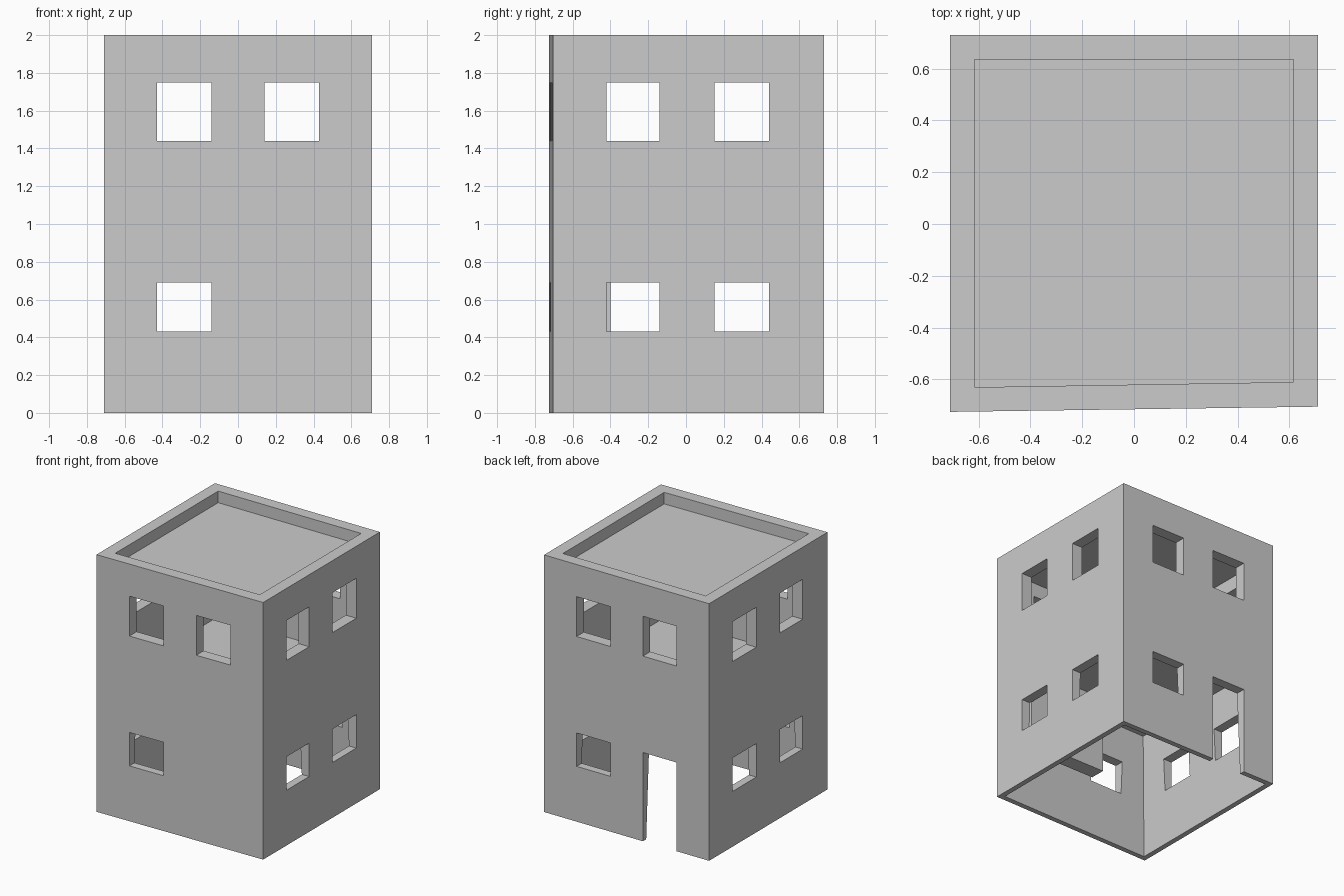
import bpy, bmesh

if "Cube" in bpy.data.objects:
    bpy.data.objects.remove(bpy.data.objects["Cube"])

# Outer footprint: the front wall is slightly skewed
OUT = [(-0.71, -0.725), (0.71, -0.705), (0.71, 0.73), (-0.71, 0.73)]


def inset(t):
    """Footprint moved inwards by wall thickness t."""
    return [(x - t * (1 if x > 0 else -1), y - t * (1 if y > 0 else -1)) for x, y in OUT]


def prism(name, low, high, z0, z1):
    """Solid between two four-sided outlines."""
    bm = bmesh.new()
    a = [bm.verts.new((x, y, z0)) for x, y in low]
    b = [bm.verts.new((x, y, z1)) for x, y in high]
    bm.faces.new(a[::-1])
    bm.faces.new(b)
    for i in range(4):
        j = (i + 1) % 4
        bm.faces.new((a[i], a[j], b[j], b[i]))
    me = bpy.data.meshes.new(name)
    bm.to_mesh(me)
    bm.free()
    ob = bpy.data.objects.new(name, me)
    bpy.context.collection.objects.link(ob)
    return ob


def box(name, x0, x1, y0, y1, z0, z1):
    o = [(x0, y0), (x1, y0), (x1, y1), (x0, y1)]
    return prism(name, o, o, z0, z1)


def cut(target, cutter):
    """Subtract the cutter, apply and remove it."""
    mod = target.modifiers.new("cut", 'BOOLEAN')
    mod.operation = 'DIFFERENCE'
    mod.solver = 'EXACT'
    mod.object = cutter
    bpy.context.view_layer.objects.active = target
    bpy.ops.object.modifier_apply(modifier=mod.name)
    bpy.data.objects.remove(cutter)


house = prism("tower_house", OUT, OUT, 0, 2)

# Roof recess behind the parapet
cut(house, prism("roof_recess", inset(0.095), inset(0.095), 1.91, 2.1))

# Upper room, and lower room with tapered walls and open bottom
cut(house, prism("upper_room", inset(0.09), inset(0.09), 1.02, 1.86))
cut(house, prism("lower_room", inset(0.036), inset(0.09), -0.1, 0.97))

LOW, UP = (0.43, 0.69), (1.44, 1.75)
# Side windows, cut through both side walls on both storeys
for z in (LOW, UP):
    for y in ((-0.42, -0.14), (0.15, 0.44)):
        cut(house, box("side_window", -1, 1, *y, *z))

# Upper front and back windows
for x in ((-0.43, -0.14), (0.14, 0.43)):
    cut(house, box("end_window", *x, -1, 1, *UP))

# Lower front window, lower back window and back doorway
cut(house, box("front_window", -0.43, -0.14, -1, 0, *LOW))
cut(house, box("back_window", 0.14, 0.43, 0, 1, *LOW))
cut(house, box("doorway", -0.43, -0.14, 0, 1, -0.1, 0.69))

# Hanging partition inside the front right corner of the lower room
box("inner_partition", -0.04, 0.64, -0.52, -0.40, 0.36, 0.97)
